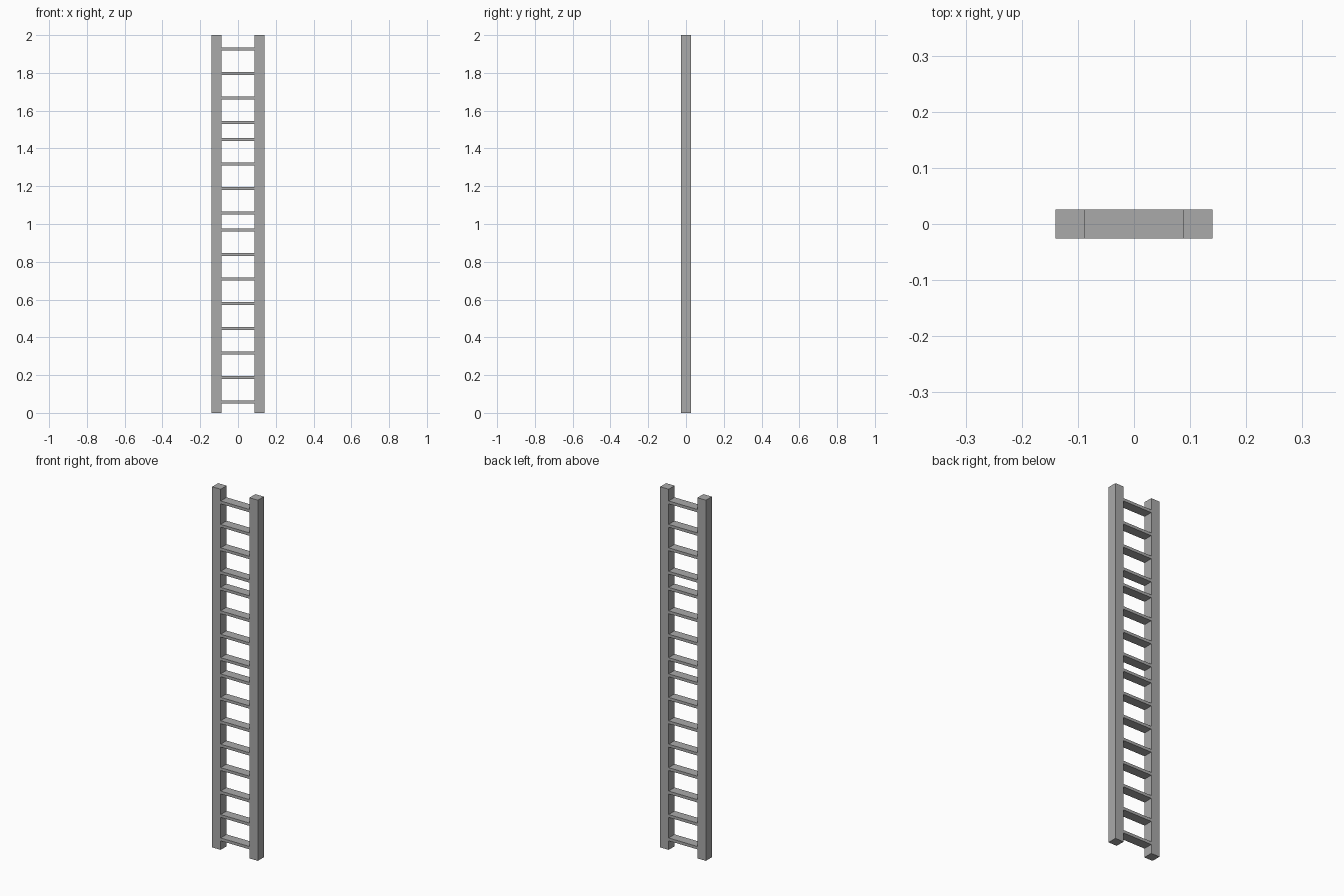
import bpy

# Remove the default cube
cube = bpy.data.objects.get("Cube")
if cube:
    bpy.data.objects.remove(cube, do_unlink=True)

GREY = (0.4, 0.4, 0.4, 1.0)
mat = bpy.data.materials.new("plain grey")
mat.use_nodes = True
mat.diffuse_color = GREY
mat.node_tree.nodes["Principled BSDF"].inputs["Base Color"].default_value = GREY

HEIGHT = 2.0
HALF_WIDTH = 0.14
RAIL = 0.052
RUNG_THICK = 0.016
STEP = 0.13


def box(name, size, location):
    bpy.ops.mesh.primitive_cube_add(size=1, location=location)
    obj = bpy.context.object
    obj.name = name
    obj.scale = size
    bpy.ops.object.transform_apply(location=False, rotation=False, scale=True)
    obj.data.materials.append(mat)
    return obj


# Side rails
for side, sign in (("left", 1), ("right", -1)):
    box(side + "_rail", (RAIL, RAIL, HEIGHT),
        (sign * (HALF_WIDTH - RAIL / 2), 0, HEIGHT / 2))

# Rungs in three evenly spaced runs: start height and count
inner = 2 * (HALF_WIDTH - RAIL)
number = 1
for start, count in ((0.058, 8), (1.058, 4), (1.537, 4)):
    for i in range(count):
        box(f"rung_{number}", (inner, RAIL, RUNG_THICK),
            (0, 0, start + i * STEP))
        number += 1
